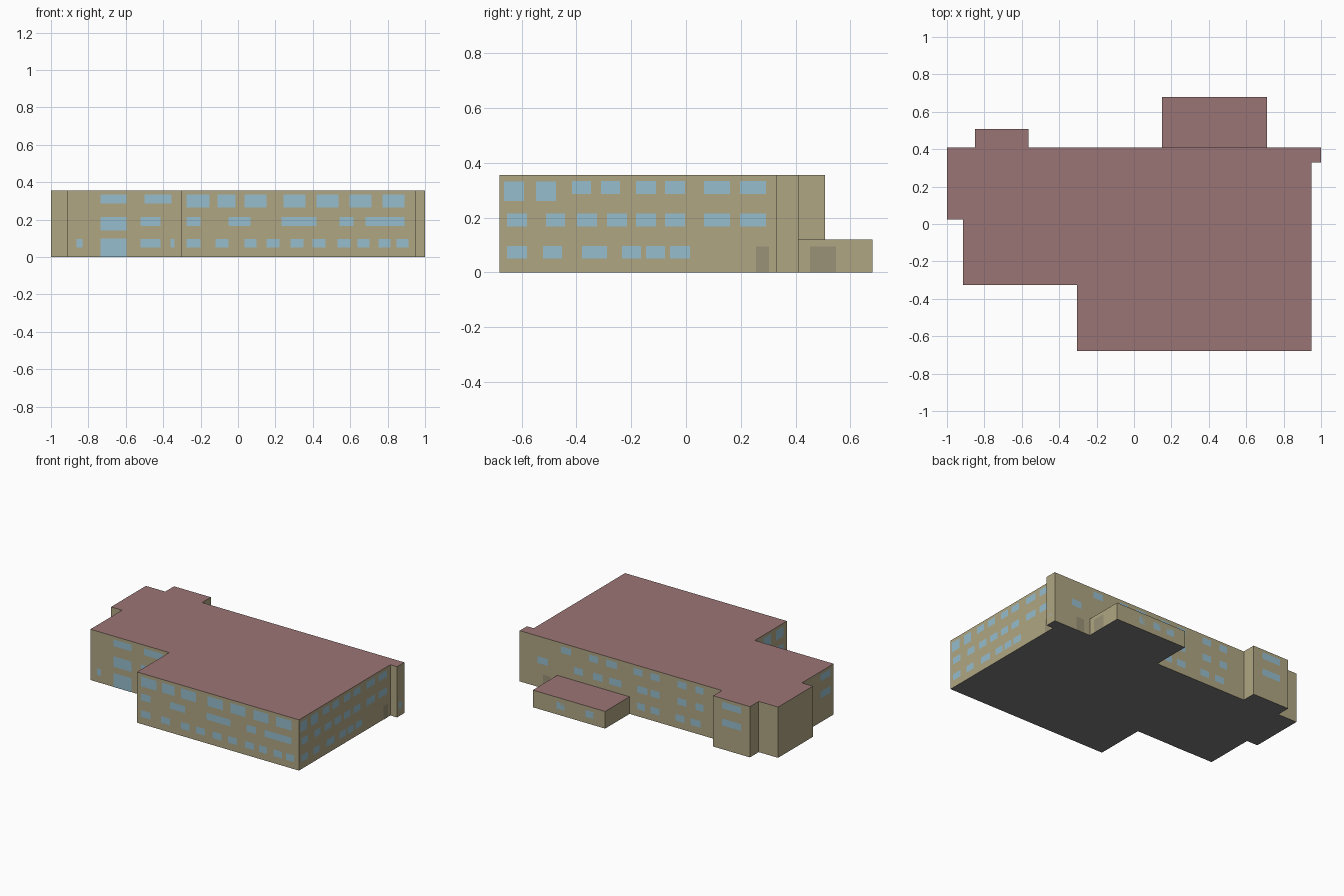
import bpy, bmesh


def material(name, r, g, b):
    m = bpy.data.materials.new(name)
    m.diffuse_color = (r, g, b, 1)
    return m


WALL = material("tan_wall", 0.434, 0.381, 0.226)
ROOF = material("mauve_roof", 0.33, 0.177, 0.18)
FLOOR = material("grey_floor", 0.2, 0.2, 0.2)
GLASS = material("blue_glass", 0.305, 0.51, 0.61)
DOOR = material("dark_door", 0.32, 0.285, 0.18)


def finish(name, bm, mats):
    me = bpy.data.meshes.new(name)
    bm.to_mesh(me)
    bm.free()
    for m in mats:
        me.materials.append(m)
    ob = bpy.data.objects.new(name, me)
    bpy.context.collection.objects.link(ob)
    return ob


def block(name, outline, height):
    """Extrude a counter-clockwise outline with wall, roof and floor colours."""
    bm = bmesh.new()
    low = [bm.verts.new((x, y, 0)) for x, y in outline]
    top = [bm.verts.new((x, y, height)) for x, y in outline]
    bm.faces.new(low[::-1]).material_index = 2
    bm.faces.new(top).material_index = 1
    for i in range(len(low)):
        j = (i + 1) % len(low)
        bm.faces.new((low[i], low[j], top[j], top[i]))
    return finish(name, bm, (WALL, ROOF, FLOOR))


def panels(name, facing, plane, rows, mat=GLASS):
    """Flat panels on a wall; rows are (bottom, top, [(start, end), ...])."""
    bm = bmesh.new()
    sign = 1 if facing[0] == "+" else -1
    at = plane + sign * 0.0015
    for z0, z1, spans in rows:
        for a, b in spans:
            quad = [(a, z0), (b, z0), (b, z1), (a, z1)]
            if facing in ("+y", "-x"):
                quad.reverse()
            bm.faces.new([bm.verts.new((u, at, z) if facing[1] == "y" else (at, u, z))
                          for u, z in quad])
    return finish(name, bm, (mat,))


# Main building with the stair bay, and the low rear annex
block("main_building", [
    (-1, 0.025), (-0.915, 0.025), (-0.915, -0.325), (-0.305, -0.325),
    (-0.305, -0.68), (0.948, -0.68), (0.948, 0.33), (1, 0.33), (1, 0.41),
    (-0.565, 0.41), (-0.565, 0.507), (-0.85, 0.507), (-0.85, 0.41), (-1, 0.41)], 0.355)
block("rear_annex", [(0.15, 0.41), (0.71, 0.41), (0.71, 0.68), (0.15, 0.68)], 0.12)

# Storey heights of the windows
LOW, MID, HIGH, TALL = (0.05, 0.097), (0.167, 0.215), (0.286, 0.333), (0.264, 0.333)

# Front windows
panels("front_windows", "-y", -0.68, [
    (*TALL, [(-0.275, -0.152), (-0.11, -0.013), (0.035, 0.152), (0.243, 0.361),
             (0.42, 0.537), (0.596, 0.714), (0.773, 0.89)]),
    (*MID, [(-0.275, -0.2), (-0.05, 0.067), (0.233, 0.42), (0.543, 0.618), (0.682, 0.89)]),
    (*LOW, [(-0.275, -0.2), (-0.12, -0.05), (0.035, 0.1), (0.152, 0.222), (0.281, 0.35),
            (0.398, 0.468), (0.532, 0.602), (0.639, 0.703), (0.751, 0.816), (0.848, 0.912)])])
panels("front_wing_windows", "-y", -0.325, [
    (*HIGH, [(-0.735, -0.596), (-0.5, -0.356)]),
    (0.142, 0.215, [(-0.735, -0.596)]),
    (*MID, [(-0.521, -0.414)]),
    (0, 0.098, [(-0.735, -0.596)]),
    (*LOW, [(-0.864, -0.832), (-0.521, -0.414), (-0.361, -0.34)])])

# Right side windows and doors
shared = [(-0.182, -0.11), (-0.077, -0.004), (0.066, 0.161), (0.197, 0.292)]
panels("right_windows", "+x", 0.948, [
    (0.261, 0.331, [(-0.664, -0.591), (-0.547, -0.474)]),
    (*HIGH, [(-0.416, -0.347), (-0.31, -0.241)] + shared),
    (*MID, [(-0.653, -0.58), (-0.511, -0.442), (-0.398, -0.325), (-0.288, -0.215)] + shared),
    (*LOW, [(-0.653, -0.58), (-0.522, -0.453), (-0.38, -0.288), (-0.234, -0.164),
            (-0.146, -0.077), (-0.058, 0.015)])])
panels("right_door", "+x", 0.948, [(0, 0.094, [(0.255, 0.303)])], DOOR)
panels("right_end_window", "+x", 1 - 0.0015, [(*LOW, [(0.354, 0.38)])])
panels("annex_door", "+x", 0.71, [(0, 0.094, [(0.453, 0.547)])], DOOR)

# Rear windows and door
shared = [(-0.083, -0.012), (-0.293, -0.223), (-0.425, -0.363)]
panels("rear_windows", "+y", 0.41, [
    (*HIGH, [(0.603, 0.68), (0.393, 0.463), (0.245, 0.33), (0.05, 0.12)] + shared),
    (*MID, [(0.78, 0.86), (0.51, 0.58), (0.36, 0.43), (0.213, 0.307), (0.01, 0.09)] + shared),
    (*LOW, [(0.03, 0.09), (-0.083, -0.012), (-0.277, -0.207), (-0.4, -0.324)])])
panels("rear_door", "+y", 0.41, [(0, 0.097, [(0.76, 0.82)])], DOOR)
panels("stair_bay_windows", "+y", 0.507,
       [(*row, [(-0.783, -0.635)]) for row in (MID, HIGH)])
panels("annex_windows", "+y", 0.68 - 0.0015,
       [(0.042, 0.09, [(x, x + 0.06) for x in (0.24, 0.35, 0.465)])])

# Left side windows
panels("left_wing_windows", "-x", -0.915,
       [(*row, [(-0.29, -0.18)]) for row in (MID, HIGH)])
panels("left_front_windows", "-x", -0.305,
       [(*row, [(-0.64, -0.56), (-0.5, -0.42)]) for row in (LOW, MID, TALL)])
